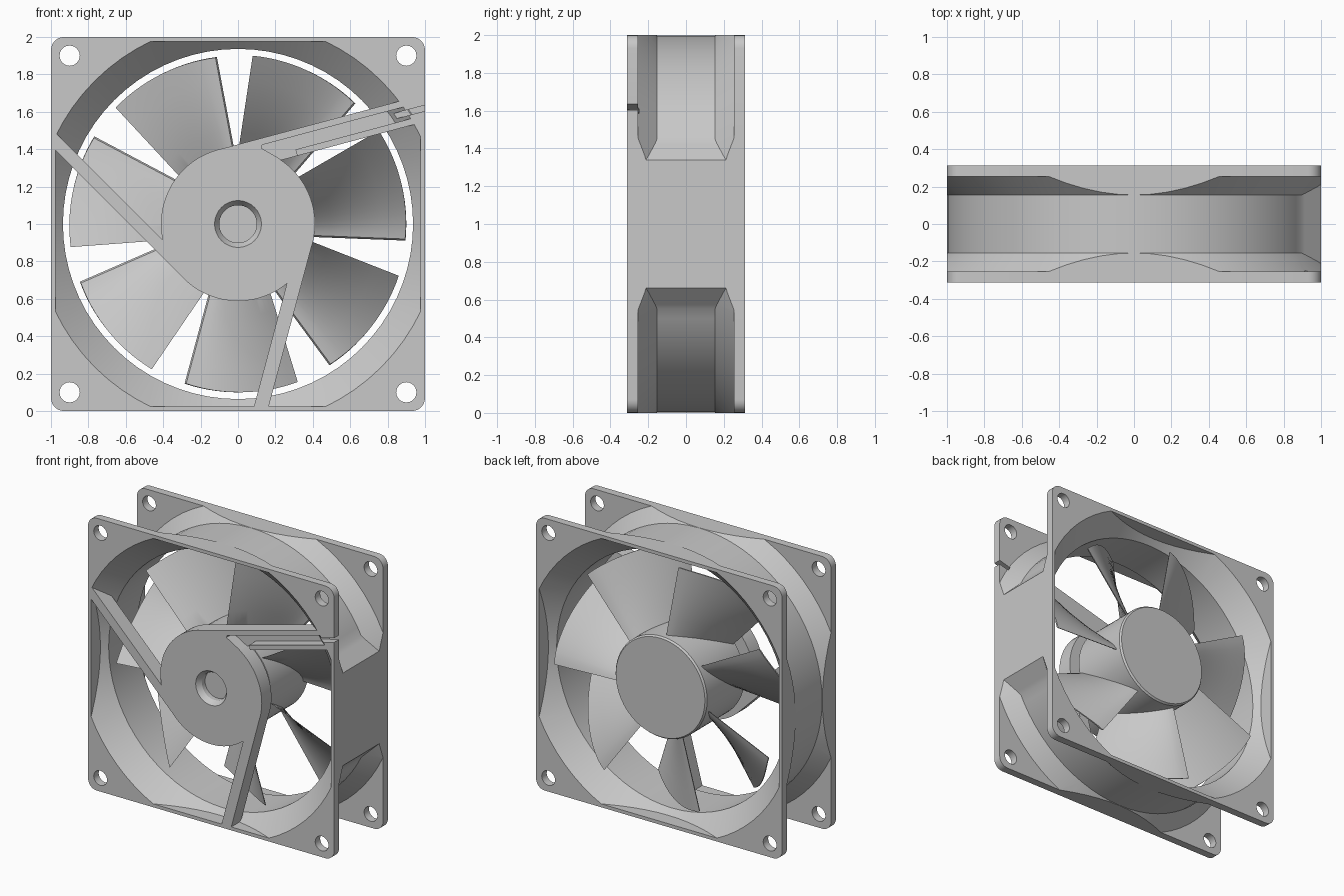
import bpy, bmesh, math
from math import sin, cos, radians
from mathutils import Vector

if "Cube" in bpy.data.objects:
    bpy.data.objects.remove(bpy.data.objects["Cube"])

GREY = (0.58, 0.58, 0.58, 1)
grey = bpy.data.materials.new("plain grey")
grey.use_nodes = True
grey.diffuse_color = GREY
grey.node_tree.nodes["Principled BSDF"].inputs["Base Color"].default_value = GREY


def finish(name, bm):
    """Turn a bmesh, centred on the fan axis, into an object."""
    bmesh.ops.recalc_face_normals(bm, faces=bm.faces)
    mesh = bpy.data.meshes.new(name)
    bm.to_mesh(mesh)
    bm.free()
    mesh.materials.append(grey)
    obj = bpy.data.objects.new(name, mesh)
    obj.location.z = 1
    bpy.context.collection.objects.link(obj)
    return obj


def thicken(bm, faces, shift):
    """Extrude open faces along one vector into a closed solid."""
    new = bmesh.ops.extrude_face_region(bm, geom=faces, use_keep_orig=True)["geom"]
    bmesh.ops.translate(bm, vec=shift,
                        verts=[v for v in new if isinstance(v, bmesh.types.BMVert)])


def lathe(name, profile, steps=72):
    """Spin a (radius, y) profile around the fan axis."""
    bm = bmesh.new()
    verts = [bm.verts.new((r, y, 0)) for r, y in profile]
    edges = [bm.edges.new(pair) for pair in zip(verts, verts[1:])]
    bmesh.ops.spin(bm, geom=verts + edges, cent=(0, 0, 0), axis=(0, 1, 0),
                   angle=math.tau, steps=steps, use_duplicate=False)
    bmesh.ops.remove_doubles(bm, verts=bm.verts, dist=1e-5)
    return finish(name, bm)


def prism(name, outline, y0, y1):
    """Extrude an (x, z) outline from y0 to y1."""
    bm = bmesh.new()
    face = bm.faces.new([bm.verts.new((x, y0, z)) for x, z in outline])
    thicken(bm, [face], (0, y1 - y0, 0))
    return finish(name, bm)


def circle(cx, cz, r, n=24, start=0, sweep=360):
    return [(cx + r * cos(radians(start + sweep * i / n)),
             cz + r * sin(radians(start + sweep * i / n))) for i in range(n)]


def square(s):
    return [(-s, -s), (s, -s), (s, s), (-s, s)]


def combine(obj, other, operation):
    """Boolean the other object into obj and remove it."""
    mod = obj.modifiers.new("join", "BOOLEAN")
    mod.operation, mod.object, mod.solver = operation, other, "EXACT"
    graph = bpy.context.evaluated_depsgraph_get()
    mesh = bpy.data.meshes.new_from_object(obj.evaluated_get(graph))
    obj.modifiers.clear()
    obj.data = mesh
    bpy.data.objects.remove(other)


def along(angle, offset, distance):
    """Point at a distance along a direction, shifted sideways by an offset."""
    dx, dz = cos(radians(angle)), sin(radians(angle))
    return (distance * dx - offset * dz, distance * dz + offset * dx)


def strut_shape(angle, low, high, start, wall=0.985):
    """Band along a direction, between two offsets, ending at the square wall."""
    dx, dz = cos(radians(angle)), sin(radians(angle))

    def reach(o):
        if abs(dx) >= abs(dz) - 1e-6:
            return (math.copysign(wall, dx) + o * dz) / dx
        return (math.copysign(wall, dz) - o * dx) / dz
    return [along(angle, low, start), along(angle, low, reach(low)),
            along(angle, high, reach(high)), along(angle, high, start)]


# Frame: flared tube trimmed square, with a cable-side block and two flanges
HALF, FLANGE, THROAT = 0.3125, 0.255, 0.154
frame = lathe("frame", [(0, -0.3), (1.1, -0.3), (1.1, -FLANGE), (0.999, -THROAT),
                        (0.999, THROAT), (1.1, FLANGE), (1.1, 0.3), (0, 0.3)])
combine(frame, prism("trim", square(1), -0.5, 0.5), "INTERSECT")
block = [(0.8, -0.54), (1, -0.34), (1, 0.34), (0.8, 0.54)]
combine(frame, prism("block", block, -0.28, 0.28), "UNION")

rounded = []
for i, (sx, sz) in enumerate([(1, 1), (-1, 1), (-1, -1), (1, -1)]):
    rounded += circle(0.93 * sx, 0.93 * sz, 0.07, 7, 90 * i, 105)
for y0, y1 in [(-HALF, -FLANGE), (FLANGE, HALF)]:
    combine(frame, prism("flange", rounded, y0, y1), "UNION")

# Bore: straight throat opening into cones that stop at the square walls
bore = lathe("bore", [(0, -0.35), (1.12, -0.35), (0.936, -0.165),
                      (0.936, 0.165), (1.12, 0.35), (0, 0.35)])
combine(bore, prism("bore_trim", square(0.975), -0.5, 0.5), "INTERSECT")
combine(frame, bore, "DIFFERENCE")

# Screw holes and the cable exit
for sx in (-1, 1):
    for sz in (-1, 1):
        hole = prism("hole", circle(0.9 * sx, 0.9 * sz, 0.054), -0.5, 0.5)
        combine(frame, hole, "DIFFERENCE")
exit_slot = strut_shape(15, 0.325, 0.355, 0.88, 1.1)
combine(frame, prism("exit", exit_slot, -0.4, -0.25), "DIFFERENCE")

# Fixed motor mount with a bearing recess, and its three tangent struts
FRONT, REAR = -HALF, -0.2
mount = lathe("motor_mount", [(0, -0.24), (0.1, -0.24), (0.1, -0.275), (0.125, FRONT),
                              (0.412, FRONT), (0.412, REAR), (0, REAR)])
struts = [prism("strut_left", strut_shape(135, 0.345, 0.411, 0), FRONT, REAR),
          prism("strut_bottom", strut_shape(255, 0.335, 0.411, 0), FRONT, REAR),
          prism("cable_strut", strut_shape(15, 0.27, 0.411, 0), FRONT, REAR)]
for strut in struts:
    combine(mount, strut, "UNION")

# Keep the strut ends inside the flared wall
inside = lathe("inside", [(0, -0.34), (1.115, -0.34), (0.96, -0.17), (0, -0.17)])
combine(mount, inside, "INTERSECT")

# Cable channel: open towards the hub, then between two walls to the exit
channel = strut_shape(15, 0.305, 0.375, 0.39, 0.96)
entry = [along(15, o, t) for o, t in [(0.24, 0.345), (0.24, 0.4), (0.375, 0.4),
                                      (0.375, 0.235), (0.36, 0.225)]]
for outline, depth in [(channel, -0.23), (entry, -0.23), (exit_slot, -0.25)]:
    combine(mount, prism("cut", outline, -0.4, depth), "DIFFERENCE")

# Rotor hub and axle
rotor = lathe("rotor_hub", [(0, 0.298), (0.362, 0.298), (0.372, 0.285),
                            (0.372, -0.15), (0, -0.15)])
axle = lathe("axle", [(0, -0.22), (0.1, -0.22), (0.1, -0.1), (0, -0.1)], 32)

# Seven cambered blades with straight edges and a round tip
bm = bmesh.new()
ROWS, COLS = 4, 14
grid = []
for i in range(ROWS + 1):
    row = []
    for j in range(COLS + 1):
        u = j / COLS
        root_angle, tip_angle = radians(92 + 48.5 * u), radians(97.2 + 38.7 * u)
        y = 0.25 - 0.37 * u ** 1.4
        root = Vector((0.36 * cos(root_angle), y, 0.36 * sin(root_angle)))
        tip = Vector((0.9 * cos(tip_angle), y, 0.9 * sin(tip_angle)))
        row.append(bm.verts.new(root.lerp(tip, i / ROWS)))
    grid.append(row)
for i in range(ROWS):
    for j in range(COLS):
        bm.faces.new([grid[i][j], grid[i + 1][j], grid[i + 1][j + 1], grid[i][j + 1]])
thicken(bm, bm.faces[:], (-0.008, -0.016, -0.004))
blade = finish("blade", bm)
for i in range(1, 7):
    copy = blade.copy()
    copy.rotation_euler.y = math.tau * i / 7
    bpy.context.collection.objects.link(copy)

# Smooth the round surfaces, keep the edges crisp
bpy.ops.object.select_all(action="DESELECT")
for obj in [frame, mount, rotor, axle, blade]:
    obj.select_set(True)
    bpy.context.view_layer.objects.active = obj
bpy.ops.object.shade_smooth_by_angle(angle=radians(30))
